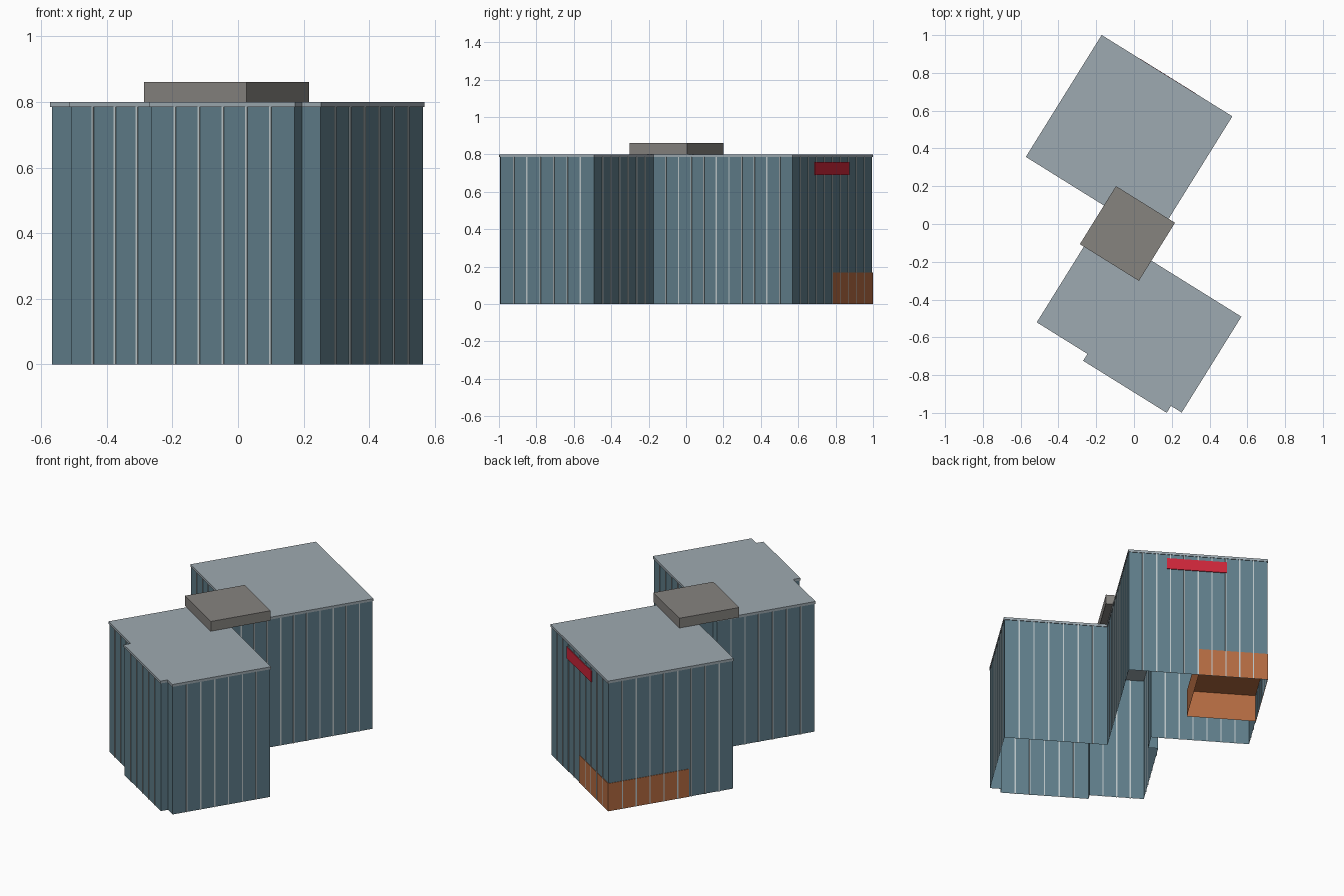
import bpy, bmesh, math
from mathutils import Matrix, Vector

if "Cube" in bpy.data.objects:
    bpy.data.objects.remove(bpy.data.objects["Cube"])

ROT = Matrix.Rotation(math.radians(-31.9), 4, 'Z')
WALL_TOP, ROOF_TOP = 0.785, 0.80


def material(name, rgb):
    lin = [(c / 255 / 12.92) if c < 11 else ((c / 255 + 0.055) / 1.055) ** 2.4 for c in rgb]
    m = bpy.data.materials.new(name)
    m.diffuse_color = (*lin, 1)
    m.use_nodes = True
    m.node_tree.nodes["Principled BSDF"].inputs["Base Color"].default_value = m.diffuse_color
    return m


BLUE = material("blue_grey_cladding", (95, 125, 138))
ROOF = material("pale_roof", (158, 170, 177))
FIN = material("light_trim", (188, 198, 201))
GREY = material("warm_grey", (134, 131, 127))
ORANGE = material("orange_brick", (180, 107, 65))
RED = material("red_sign", (205, 38, 58))


def finish(name, bm, mat):
    bm.transform(ROT)
    me = bpy.data.meshes.new(name)
    bm.to_mesh(me)
    bm.free()
    me.materials.append(mat)
    ob = bpy.data.objects.new(name, me)
    bpy.context.collection.objects.link(ob)
    return ob


def prism(bm, pts, z0, z1, bottom=True, top=True):
    """Upright walls over a counter-clockwise outline, with optional caps."""
    lo = [bm.verts.new((x, y, z0)) for x, y in pts]
    hi = [bm.verts.new((x, y, z1)) for x, y in pts]
    n = len(pts)
    for i in range(n):
        j = (i + 1) % n
        bm.faces.new((lo[i], lo[j], hi[j], hi[i]))
    if top:
        bm.faces.new(hi)
    if bottom:
        bm.faces.new(lo[::-1])


def rect(u0, u1, v0, v1):
    return [(u0, v0), (u1, v0), (u1, v1), (u0, v1)]


def offset(pts, d):
    """Push a right-angled outline outward by d."""
    out = []
    for i, p in enumerate(pts):
        p = Vector(p)
        a = (p - Vector(pts[i - 1])).normalized()
        b = (Vector(pts[(i + 1) % len(pts)]) - p).normalized()
        out.append(tuple(p + d * Vector((a.y + b.y, -a.x - b.x))))
    return out


# Footprint: two offset wings joined by a narrow link, with a shallow front bay
outline = [(-.158, -.71), (.158, -.71), (.158, -.753), (.671, -.753), (.671, -.71),
           (.738, -.71), (.738, -.12), (.137, -.12), (.137, .755), (-.67, .755),
           (-.67, .003), (-.10, .003), (-.10, -.12), (-.158, -.12)]

# Outer walls, open below
bm = bmesh.new()
prism(bm, outline, 0, WALL_TOP, bottom=False, top=False)
finish("walls", bm, BLUE)

# Roof slab with a small overhang
bm = bmesh.new()
prism(bm, offset(outline, 0.004), WALL_TOP, ROOF_TOP)
finish("roof_slab", bm, ROOF)

# Vertical trim strips between the cladding panels
bm = bmesh.new()
for i, p in enumerate(outline):
    a, b = Vector(p), Vector(outline[(i + 1) % len(outline)])
    d = (b - a).normalized()
    nrm = Vector((d.y, -d.x))
    count = round((b - a).length / 0.082)
    for k in range(1, count):
        c = a.lerp(b, k / count)
        quad = [c - d * .0035 + nrm * .0035, c - d * .0035 - nrm * .0005,
                c + d * .0035 - nrm * .0005, c + d * .0035 + nrm * .0035]
        prism(bm, [tuple(q) for q in quad][::-1], 0, WALL_TOP)
bmesh.ops.recalc_face_normals(bm, faces=bm.faces)
finish("trim_strips", bm, FIN)

# Rooftop plant room over the link
bm = bmesh.new()
prism(bm, rect(-.187, .181, -.242, .12), ROOF_TOP, 0.86)
finish("plant_room", bm, GREY)

# Orange entrance base at the back corner, open below
bm = bmesh.new()
prism(bm, rect(-.673, -.27, .27, .758), 0, 0.17, bottom=False)
finish("entrance_base", bm, ORANGE)

# Red sign plate high on the back wall
bm = bmesh.new()
prism(bm, rect(-.435, -.085, .754, .760), 0.69, 0.76)
finish("sign_plate", bm, RED)
